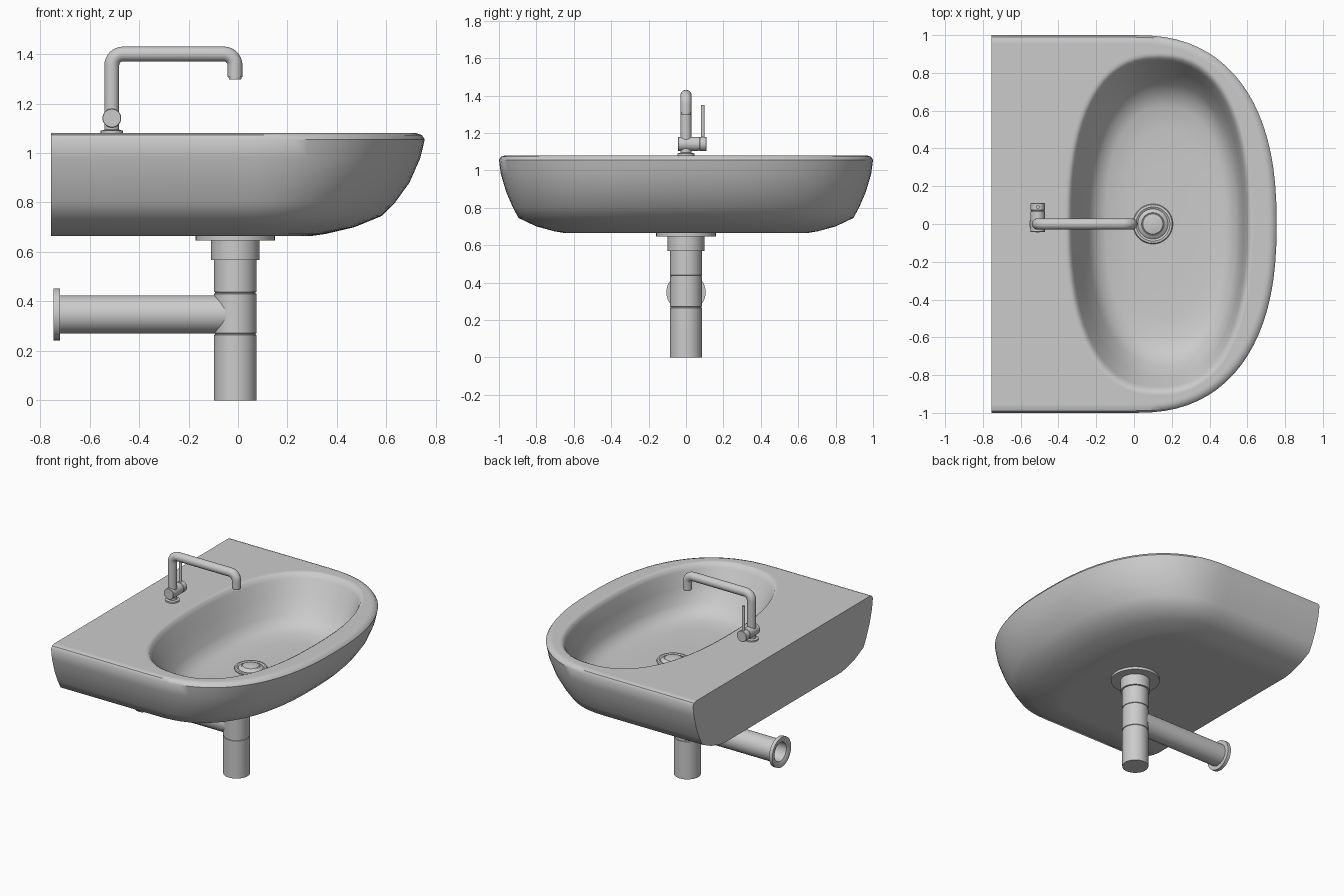
import bpy, bmesh, math
from mathutils import Matrix, Vector

cube = bpy.data.objects.get("Cube")
if cube:
    bpy.data.objects.remove(cube, do_unlink=True)

GREY = (0.6, 0.6, 0.6, 1.0)
mat = bpy.data.materials.new("light grey")
mat.use_nodes = True
mat.diffuse_color = GREY
bsdf = next(n for n in mat.node_tree.nodes if n.type == "BSDF_PRINCIPLED")
bsdf.inputs["Base Color"].default_value = GREY

BACK = -0.755   # plane that meets the wall


def finish(bm, name, angle=35):
    bmesh.ops.recalc_face_normals(bm, faces=bm.faces[:])
    me = bpy.data.meshes.new(name)
    bm.to_mesh(me)
    bm.free()
    ob = bpy.data.objects.new(name, me)
    bpy.context.scene.collection.objects.link(ob)
    me.materials.append(mat)
    bpy.ops.object.select_all(action="DESELECT")
    ob.select_set(True)
    bpy.context.view_layer.objects.active = ob
    bpy.ops.object.shade_smooth_by_angle(angle=math.radians(angle))
    return ob


def bridge(bm, a, b, closed=True):
    n = len(a)
    for i in range(n if closed else n - 1):
        j = (i + 1) % n
        bm.faces.new((a[i], a[j], b[j], b[i]))


def lathe(name, profile, origin, axis="Z", seg=40, angle=35):
    """Turn (radius, height) points about an axis; ends are capped."""
    bm = bmesh.new()
    rings = [[bm.verts.new((r * math.cos(k * math.tau / seg),
                            r * math.sin(k * math.tau / seg), h))
              for k in range(seg)] for r, h in profile]
    for a, b in zip(rings, rings[1:]):
        bridge(bm, a, b)
    bm.faces.new(rings[0])
    bm.faces.new(rings[-1])
    turn = Vector((0, 0, 1)).rotation_difference(
        Vector({"X": (1, 0, 0), "Y": (0, 1, 0), "Z": (0, 0, 1)}[axis]))
    bm.transform(Matrix.Translation(origin) @ turn.to_matrix().to_4x4())
    return finish(bm, name, angle)


def rounded(t, a, b, n=2.4):
    """Point on a squarish oval."""
    c, s = math.cos(t), math.sin(t)
    return (math.copysign(abs(c) ** (2 / n), c) * a,
            math.copysign(abs(s) ** (2 / n), s) * b)


# Basin: D-shaped outer skin (height, front reach, half width)
SKIN = [(1.08, .705, .955), (1.08, .72, .968), (1.073, .743, .989),
        (1.055, .755, 1.0), (.98, .737, .99), (.88, .693, .96),
        (.80, .635, .925), (.745, .58, .895), (.70, .47, .80),
        (.673, .355, .70), (.665, .30, .65), (.665, .25, .60)]
# Bowl (height, rear x, front x, half width)
BOWL = [(1.08, -.37, .632, .907), (1.08, -.355, .621, .895),
        (1.072, -.34, .607, .88), (1.045, -.328, .597, .862),
        (.95, -.285, .58, .81), (.85, -.24, .56, .74),
        (.80, -.205, .53, .685), (.775, -.15, .48, .62),
        (.765, -.05, .40, .50), (.762, .0, .3, .3)]

bm = bmesh.new()
skin = []
STEPS = 40
for z, a, b in SKIN:
    pts = [(BACK, -b)]
    pts += [rounded(math.pi * (k / STEPS - 0.5), a, b) for k in range(STEPS + 1)]
    pts += [(BACK, b)]
    skin.append([bm.verts.new((x, y, z)) for x, y in pts])
for a, b in zip(skin, skin[1:]):
    bridge(bm, a, b, closed=False)
bm.faces.new(skin[-1])
bm.faces.new([r[0] for r in skin] + [r[-1] for r in reversed(skin)])

bowl = []
for z, x0, x1, b in BOWL:
    ring = []
    for k in range(64):
        x, y = rounded(k * math.tau / 64, (x1 - x0) / 2, b)
        ring.append(bm.verts.new((x + (x0 + x1) / 2, y, z)))
    bowl.append(ring)
for a, b in zip(bowl, bowl[1:]):
    bridge(bm, a, b)
bm.faces.new(bowl[-1])
# Flat deck between the outer rim and the bowl
bm.edges.ensure_lookup_table()
rim = [e for e in bm.edges if e.is_boundary]
bmesh.ops.triangle_fill(bm, use_beauty=True, use_dissolve=False, edges=rim,
                        normal=(0, 0, 1))
finish(bm, "basin", 40)

# Drain strainer in the bowl
lathe("drain", [(.10, .755), (.106, .768), (.102, .776), (.09, .778),
                (.08, .772), (.076, .776), (.06, .785), (.057, .783),
                (.053, .787), (.03, .791), (.01, .793)], (.1, 0, 0), seg=48)

# Waste pipe under the basin
PX = -.011
lathe("waste_flange", [(.16, .647), (.16, .667)], (PX, 0, 0))
lathe("waste_collar", [(.098, .568), (.098, .65)], (PX, 0, 0))
pipe = [(.086, 0)]
for z in (.268, .435):   # joint grooves
    pipe += [(.086, z - .004), (.082, z - .002), (.082, z + .002), (.086, z + .004)]
lathe("waste_pipe", pipe + [(.086, .575)], (PX, 0, 0))

# Branch to the wall, with a hollow flanged end
lathe("wall_pipe", [(.066, -.60), (.066, -.735), (.084, -.745), (.105, -.745),
                    (.105, -.72), (.077, -.72), (.077, -.02)],
      (0, 0, .348), "X")

# Tap body, valve and lever
TX = -.51
lathe("tap_base", [(.045, 1.078), (.045, 1.09), (.03, 1.094), (.03, 1.12)],
      (TX, 0, 0))
lathe("tap_valve", [(.036, -.043), (.038, -.041), (.038, .066), (.036, .068),
                    (.036, .072), (.038, .074), (.038, .108), (.036, .11)],
      (TX, 0, 1.141), "Y")
lathe("tap_lever", [(.01, 1.16), (.01, 1.35)], (TX, .09, 0), seg=16)

# Swan spout: a swept tube with rounded elbows
TOP, TIP, R = 1.4, -.012, .045
path = [(TX, 1.15)]
for cx, start in ((TX + R, math.pi), (TIP - R, math.pi / 2)):
    path += [(cx + R * math.cos(start - k * math.pi / 16),
              TOP - R + R * math.sin(start - k * math.pi / 16)) for k in range(9)]
path += [(TIP, 1.308)]
bm = bmesh.new()
rings = []
for i, (x, z) in enumerate(path):
    p, q = path[max(i - 1, 0)], path[min(i + 1, len(path) - 1)]
    d = Vector((q[0] - p[0], 0, q[1] - p[1])).normalized()
    side = Vector((-d.z, 0, d.x))
    ring = []
    for k in range(24):
        t = k * math.tau / 24
        off = side * (.03 * math.cos(t)) + Vector((0, .03 * math.sin(t), 0))
        ring.append(bm.verts.new(Vector((x, 0, z)) + off))
    rings.append(ring)
for a, b in zip(rings, rings[1:]):
    bridge(bm, a, b)
bm.faces.new(rings[0])
bm.faces.new(rings[-1])
finish(bm, "tap_spout")
lathe("spout_nozzle", [(.02, 1.305), (.02, 1.298), (.025, 1.297), (.026, 1.312)],
      (TIP, 0, 0), seg=24)
